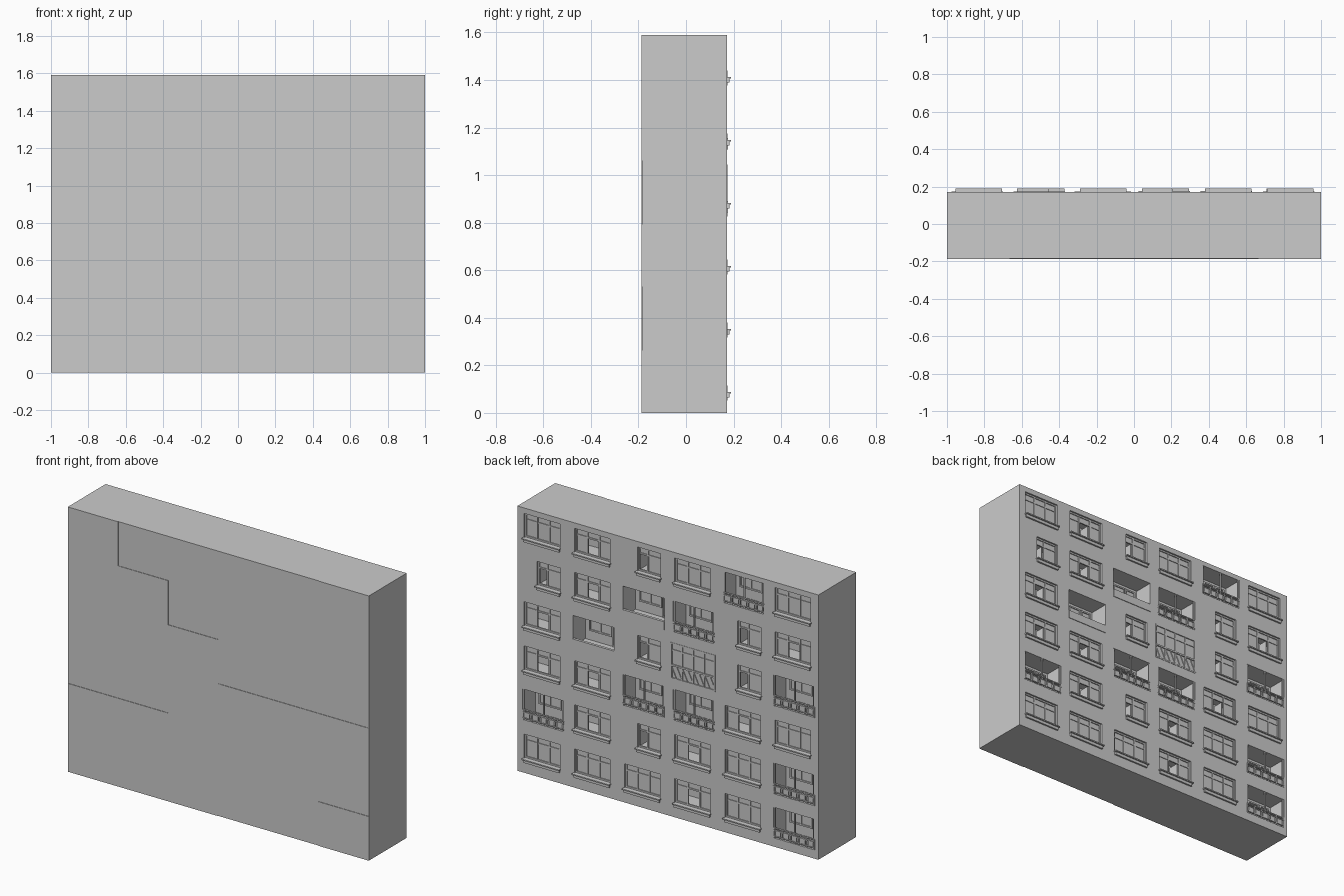
import bpy, bmesh
from mathutils import Vector, Matrix
import math

if "Cube" in bpy.data.objects:
    bpy.data.objects.remove(bpy.data.objects["Cube"])

MW, MH = 1 / 3, 0.265      # one facade module
YF, YB = -0.184, 0.172     # blank front wall, windowed back wall
H = 6 * MH


def add_box(bm, x0, x1, y0, y1, z0, z1):
    m = Matrix.Translation(((x0 + x1) / 2, (y0 + y1) / 2, (z0 + z1) / 2)) @ \
        Matrix.Diagonal((abs(x1 - x0), abs(y1 - y0), abs(z1 - z0), 1))
    bmesh.ops.create_cube(bm, size=1, matrix=m)


def add_bar(bm, a, b, t):
    # square bar between two points in the facade plane
    a, b = Vector(a), Vector(b)
    d = b - a
    m = Matrix.Translation((a + b) / 2) @ \
        Matrix.Rotation(-math.atan2(d.z, d.x), 4, 'Y') @ Matrix.Diagonal((d.length, t, t, 1))
    bmesh.ops.create_cube(bm, size=1, matrix=m)


def finish(bm, name):
    me = bpy.data.meshes.new(name)
    bm.to_mesh(me)
    bm.free()
    ob = bpy.data.objects.new(name, me)
    bpy.context.collection.objects.link(ob)
    return ob


parts = {n: bmesh.new() for n in
         ("cutter", "window_frames", "window_glass", "window_sills",
          "balcony_railings", "balcony_parapets")}
frames, glass = parts["window_frames"], parts["window_glass"]
rails, sills = parts["balcony_railings"], parts["window_sills"]


def window(x0, x1, z0, z1, y, splits, transom, open_pane=None):
    # outer frame, mullions, transom and glass; y is the outer frame face
    t, d = 0.009, 0.010
    for a, b in ((x0, x0 + t), (x1 - t, x1)):
        add_box(frames, a, b, y - d, y, z0, z1)
    for a, b in ((z0, z0 + t), (z1 - t, z1)):
        add_box(frames, x0 + t, x1 - t, y - d, y, a, b)
    xs = [x0] + [x0 + (x1 - x0) * s for s in splits] + [x1]
    for x in xs[1:-1]:
        add_box(frames, x - t / 2, x + t / 2, y - d, y - 0.001, z0 + t, z1 - t)
    zt = z1 - transom
    if transom:
        add_box(frames, x0 + t, x1 - t, y - d, y - 0.002, zt - t / 2, zt + t / 2)
    for i, (a, b) in enumerate(zip(xs, xs[1:])):
        add_box(glass, a, b, y - 0.008, y - 0.006,
                zt if i == open_pane else z0 + t / 2, z1 - t / 2)
        if i == open_pane:
            # sash swung into the room
            add_box(frames, a + 0.006, a + 0.011, y - d - (b - a) * 0.8, y - d, z0 + t, zt)


def sill(x0, x1, z):
    add_box(sills, x0 - 0.006, x1 + 0.006, YB - 0.012, YB + 0.018, z - 0.007, z)
    add_box(sills, x0, x1, YB - 0.002, YB + 0.010, z - 0.024, z - 0.007)


def loggia_back(x0, x1, z0, z1, y):
    # balcony door and window on the recessed wall
    window(x0 + 0.02, x0 + 0.09, z0 + 0.004, z1 - 0.02, y + 0.011, (), 0.04)
    window(x0 + 0.095, x1 - 0.03, z0 + 0.06, z1 - 0.02, y + 0.011, (0.5,), 0.04)


# Facade layout: rows top to bottom, columns from +x to -x
# W window, O window with open sash, N narrow, B railed loggia, P parapet loggia, G glazed loggia
layout = ["WONWBW", "NOPBNO", "OPNGNB", "OOBBOW", "BONOWB", "WWWOWB"]
for r, row in enumerate(layout):
    zb = (5 - r) * MH
    for c, kind in enumerate(row):
        xl = 1 - c * MW
        cut = parts["cutter"]
        if kind in "WON":
            a, b = (0.13, 0.285) if kind == "N" else (0.045, 0.282)
            x0, x1, z0, z1 = xl - b, xl - a, zb + 0.088, zb + 0.232
            depth = 0.022 if kind == "W" else 0.12
            add_box(cut, x0, x1, YB - depth, YB + 0.05, z0, z1)
            if kind == "N":
                window(x0, x1, z0, z1, YB - 0.010, (0.6,), 0.04, 1)
            else:
                window(x0, x1, z0, z1, YB - 0.010, (0.33, 0.67), 0.04,
                       1 if kind == "O" else None)
            sill(x0, x1, z0)
        elif kind in "BP":
            x0, x1, z0, z1 = xl - 0.31, xl - 0.035, zb + 0.052, zb + 0.236
            yb = YB - 0.12
            add_box(cut, x0, x1, yb, YB + 0.05, z0, z1)
            loggia_back(x0, x1, z0, z1, yb)
            if kind == "P":
                add_box(parts["balcony_parapets"], x0, x1, YB - 0.012, YB + 0.004,
                        z0 - 0.004, z0 + 0.045)
            else:
                # rails, posts and small infill panels
                for z in (z0 + 0.012, z0 + 0.046, z0 + 0.060):
                    add_box(rails, x0, x1, YB - 0.008, YB + 0.003, z - 0.003, z + 0.003)
                n = 5
                for i in range(n + 1):
                    x = x0 + 0.003 + (x1 - x0 - 0.006) * i / n
                    add_box(rails, x - 0.003, x + 0.003, YB - 0.007, YB + 0.002, z0, z0 + 0.06)
                    if i < n:
                        add_box(rails, x + 0.010, x + 0.044, YB - 0.005, YB,
                                z0 + 0.015, z0 + 0.043)
                # slender mullions
                for s in (0.02, 0.5, 0.98):
                    x = x0 + (x1 - x0) * s
                    add_box(rails, x - 0.004, x + 0.004, YB - 0.010, YB - 0.002, z0, z1)
        else:
            x0, x1, z0, z1 = xl - 0.315, xl - 0.018, zb + 0.03, zb + 0.25
            add_box(cut, x0, x1, YB - 0.025, YB + 0.05, z0, z1)
            window(x0, x1, z0, z1, YB + 0.002, (0.25, 0.5, 0.75), 0.045)
            zm = z0 + 0.085
            add_box(frames, x0, x1, YB - 0.010, YB + 0.003, zm - 0.005, zm + 0.005)
            w = (x1 - x0) / 4
            for i in range(4):
                for k in (0, 0.5):
                    add_bar(rails, (x0 + w * (i + k), YB - 0.001, z0 + 0.008),
                            (x0 + w * (i + k + 0.5), YB - 0.001, zm), 0.005)

# Main block with recesses cut into the back wall
bm = bmesh.new()
add_box(bm, -1, 1, YF, YB, 0, H)
body = finish(bm, "building_block")
obs = {n: finish(b, n) for n, b in parts.items()}
cutter = obs["cutter"]
cutter.hide_render = True
mod = body.modifiers.new("recesses", 'BOOLEAN')
mod.operation, mod.solver, mod.object = 'DIFFERENCE', 'EXACT', cutter
bpy.context.view_layer.update()
dg = bpy.context.evaluated_depsgraph_get()
me = bpy.data.meshes.new_from_object(body.evaluated_get(dg))
body.modifiers.clear()
body.data = me
bpy.data.objects.remove(cutter)

# Slightly proud concrete panels on the blank front: column, row, width, height
bm = bmesh.new()
for c, r, w, h in ((0, 4, 1, 2), (1, 3, 1, 2), (2, 3, 1, 1), (2, 2, 2, 1),
                   (4, 2, 2, 1), (5, 0, 1, 1), (0, 0, 3, 2), (5, 4, 1, 2)):
    add_box(bm, -1 + c * MW, -1 + (c + w) * MW, YF - 0.003, YF + 0.01, r * MH, (r + h) * MH)
finish(bm, "front_panels")
